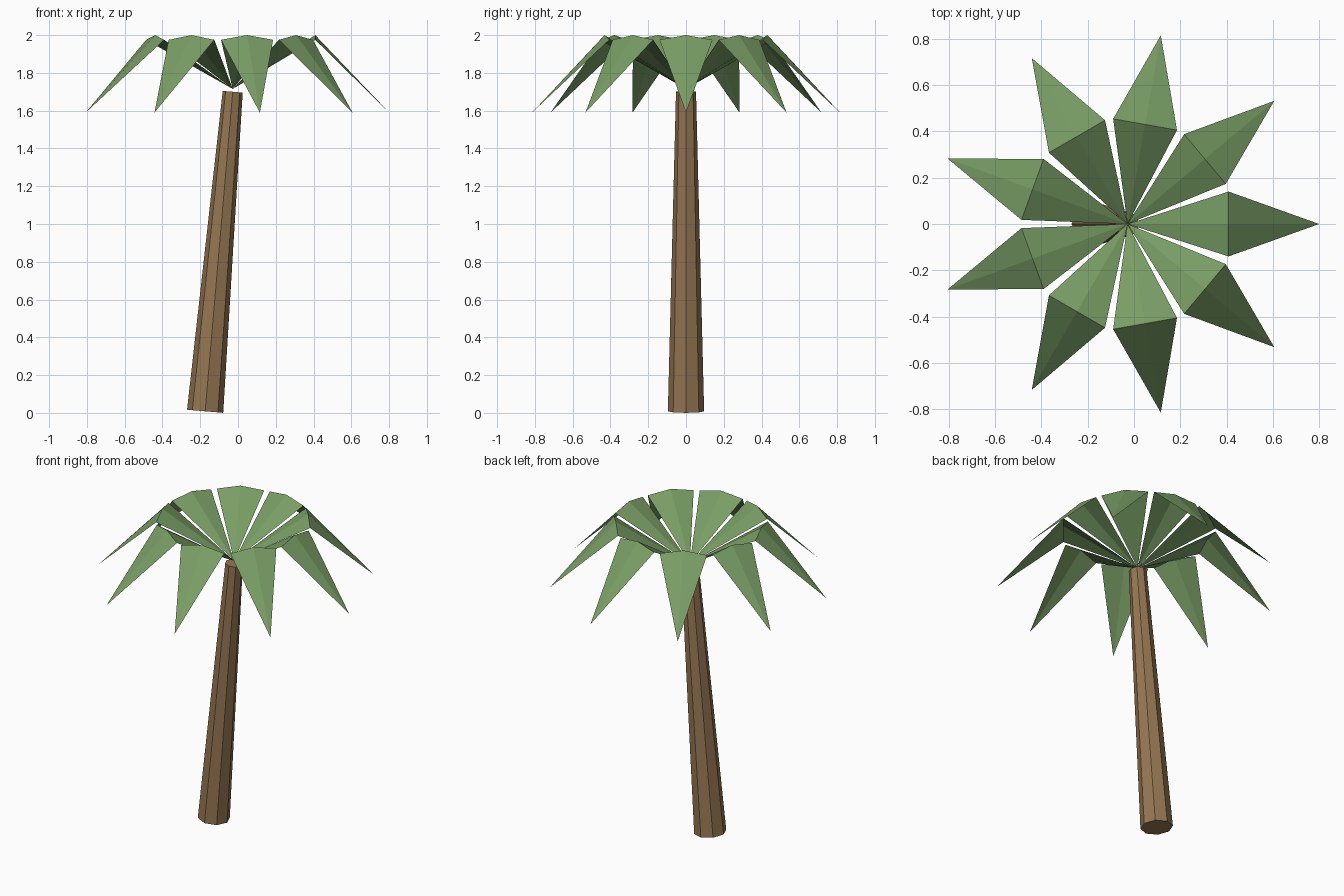
import bpy, bmesh, math
from mathutils import Vector, Matrix

if "Cube" in bpy.data.objects:
    bpy.data.objects.remove(bpy.data.objects["Cube"])


def material(name, rgb):
    m = bpy.data.materials.new(name)
    m.diffuse_color = (*rgb, 1)
    m.use_nodes = True
    m.node_tree.nodes["Principled BSDF"].inputs["Base Color"].default_value = m.diffuse_color
    return m


def make_object(name, bm, mat):
    bmesh.ops.recalc_face_normals(bm, faces=bm.faces)
    me = bpy.data.meshes.new(name)
    bm.to_mesh(me)
    bm.free()
    me.materials.append(mat)
    ob = bpy.data.objects.new(name, me)
    bpy.context.collection.objects.link(ob)
    return ob


bark = material("bark", (0.30, 0.18, 0.085))
leaf = material("leaf", (0.19, 0.34, 0.13))

# Leaning, tapered eight-sided trunk
base, top = Vector((-0.174, 0, 0.0085)), Vector((-0.028, 0, 1.70))
axis = top - base
bm = bmesh.new()
bmesh.ops.create_cone(
    bm, cap_ends=True, segments=8, radius1=0.096, radius2=0.053, depth=axis.length,
    matrix=Matrix.Translation((base + top) / 2)
    @ Vector((0, 0, 1)).rotation_difference(axis).to_matrix().to_4x4())
make_object("trunk", bm, bark)

# Nine folded fronds: rise from the root to a shoulder, then droop to a tip
FRONDS = 9
for i in range(FRONDS):
    bm = bmesh.new()
    root, left, ridge, right, tip = [bm.verts.new(p) for p in (
        (0, 0, 1.715), (0.437, 0.14, 1.975), (0.437, 0, 2.0),
        (0.437, -0.14, 1.975), (0.828, 0, 1.59))]
    for tri in ((root, ridge, left), (root, right, ridge),
                (left, ridge, tip), (ridge, right, tip)):
        bm.faces.new(tri)
    bm.transform(Matrix.Translation((-0.028, 0, 0))
                 @ Matrix.Rotation(i * math.tau / FRONDS, 4, 'Z'))
    make_object(f"frond_{i + 1}", bm, leaf)
